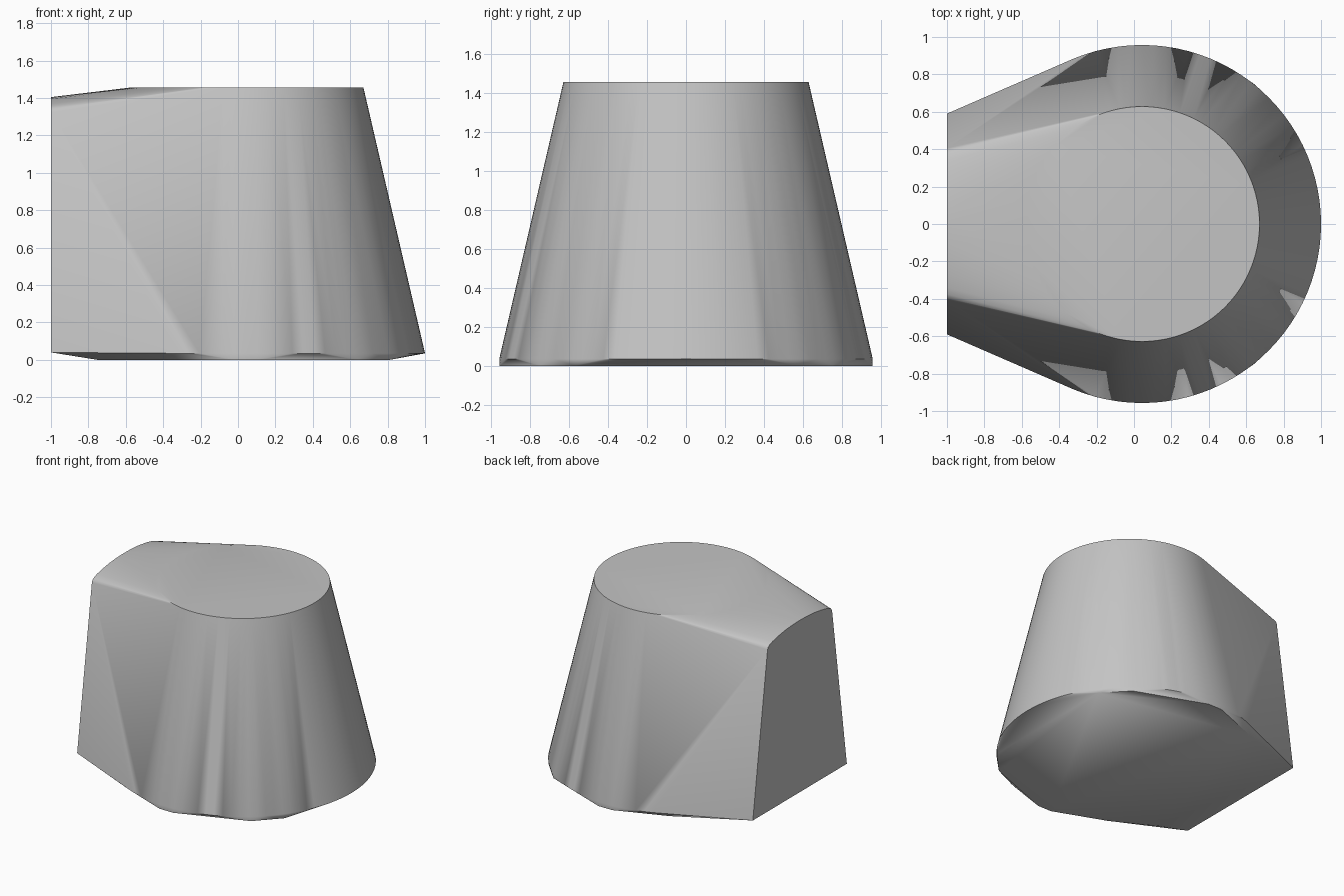
import bpy, bmesh, math

cube = bpy.data.objects.get("Cube")
if cube:
    bpy.data.objects.remove(cube, do_unlink=True)

CX = 0.043          # axis of the round end
R_BASE, R_TOP = 0.957, 0.628
Z_RIM, Z_TOP = 0.035, 1.455
SEGMENTS = 96

grey = bpy.data.materials.new("plain grey")
grey.use_nodes = True
colour = (0.55, 0.55, 0.55, 1)
grey.diffuse_color = colour
grey.node_tree.nodes["Principled BSDF"].inputs["Base Color"].default_value = colour


def ring(radius, z):
    """Points of a level circle around the round end's axis."""
    step = 2 * math.pi / SEGMENTS
    return [(CX + radius * math.cos(i * step), radius * math.sin(i * step), z)
            for i in range(SEGMENTS)]


# Tapered round end
points = ring(R_BASE, Z_RIM) + ring(R_TOP, Z_TOP)

# Half outline of the flat end face, with an arched top and rounded corner
half_face = [(0.59, 0.04), (0.405, 1.325), (0.396, 1.343), (0.375, 1.357),
             (0.34, 1.368), (0.27, 1.383), (0.18, 1.396), (0.09, 1.403)]
points += [(-1, s * y, z) for y, z in half_face for s in (1, -1)]
points.append((-1, 0, 1.405))

# Corners of the underside, which bevel up to the rim
half_base = [(0.81, 0.57), (0.64, 0.75), (0.10, 0.955), (-0.02, 0.955),
             (-0.42, 0.80), (-0.75, 0.62)]
points += [(x, s * y, 0) for x, y in half_base for s in (1, -1)]

# Wrap the whole body in one skin
bm = bmesh.new()
for p in points:
    bm.verts.new(p)
hull = bmesh.ops.convex_hull(bm, input=bm.verts)
loose = {v for v in hull["geom_interior"] + hull["geom_unused"]
         if isinstance(v, bmesh.types.BMVert) and not v.link_faces}
bmesh.ops.delete(bm, geom=list(loose), context='VERTS')
bmesh.ops.dissolve_limit(bm, angle_limit=math.radians(0.1),
                         verts=bm.verts, edges=bm.edges)
bmesh.ops.recalc_face_normals(bm, faces=bm.faces)
mesh = bpy.data.meshes.new("tapered_body")
bm.to_mesh(mesh)
bm.free()
mesh.materials.append(grey)

body = bpy.data.objects.new("tapered_body", mesh)
bpy.context.collection.objects.link(body)
bpy.context.view_layer.objects.active = body
body.select_set(True)
bpy.ops.object.shade_smooth_by_angle(angle=math.radians(35))
